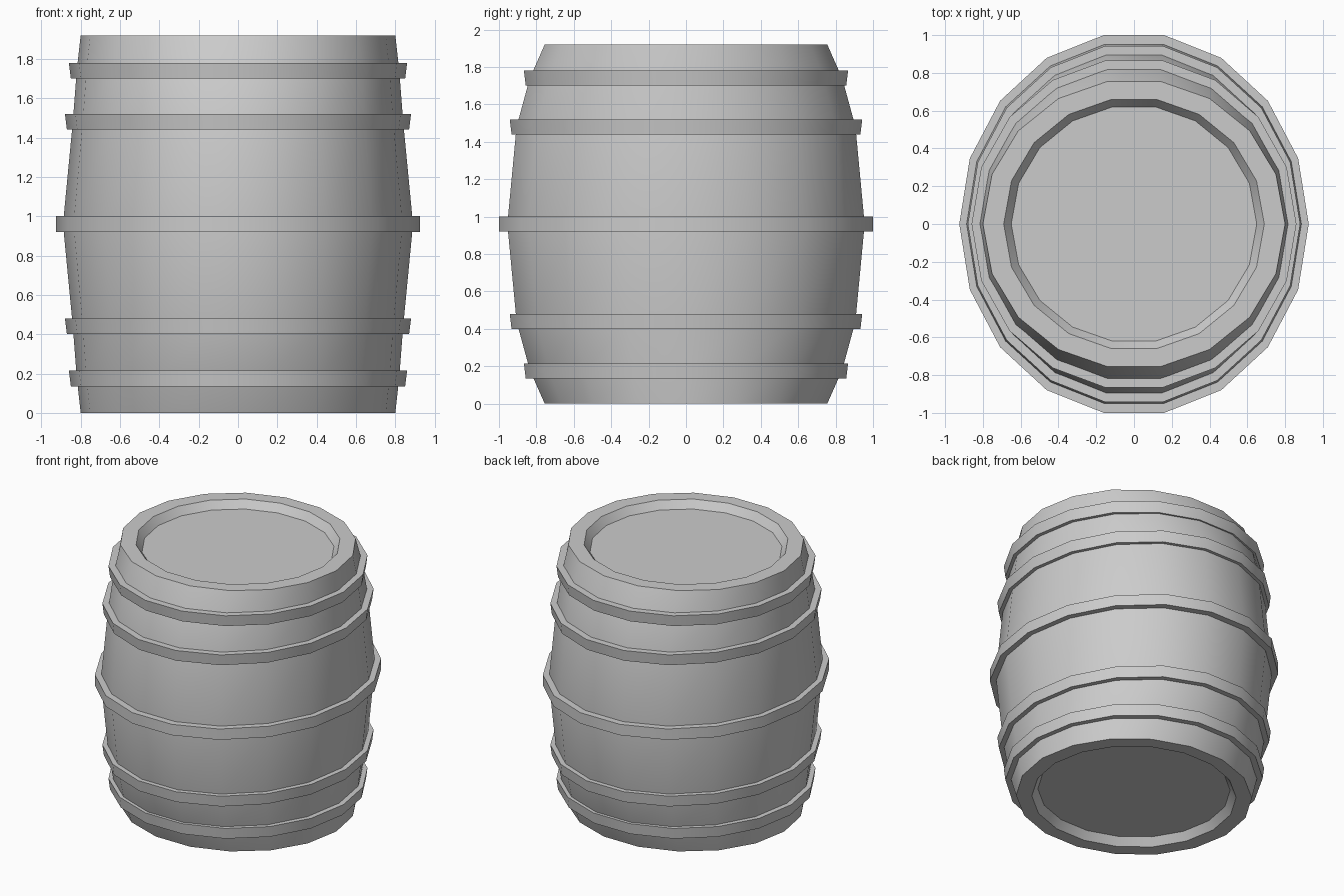
import bpy, bmesh, math

SIDES = 18
MID = 0.96          # height of the widest part

cube = bpy.data.objects.get("Cube")
if cube:
    bpy.data.objects.remove(cube, do_unlink=True)

grey = bpy.data.materials.new("plain grey")
grey.use_nodes = True
colour = (0.6, 0.6, 0.6, 1)
grey.diffuse_color = colour
grey.node_tree.nodes["Principled BSDF"].inputs["Base Color"].default_value = colour


def loft(name, profile, closed=False):
    """Skin oval rings given as (height, x radius, y radius)."""
    bm = bmesh.new()
    rings = []
    for z, rx, ry in profile:
        angles = [math.tau * i / SIDES for i in range(SIDES)]
        rings.append([bm.verts.new((rx * math.cos(a), ry * math.sin(a), z)) for a in angles])
    pairs = list(zip(rings, rings[1:]))
    if closed:
        pairs.append((rings[-1], rings[0]))
    else:
        bm.faces.new(rings[0])
        bm.faces.new(rings[-1])
    for a, b in pairs:
        for i in range(SIDES):
            j = (i + 1) % SIDES
            bm.faces.new((a[i], a[j], b[j], b[i]))
    bmesh.ops.recalc_face_normals(bm, faces=bm.faces)
    mesh = bpy.data.meshes.new(name)
    bm.to_mesh(mesh)
    bm.free()
    mesh.materials.append(grey)
    obj = bpy.data.objects.new(name, mesh)
    bpy.context.collection.objects.link(obj)
    bpy.ops.object.select_all(action='DESELECT')
    obj.select_set(True)
    bpy.context.view_layer.objects.active = obj
    bpy.ops.object.shade_smooth_by_angle(angle=math.radians(35))
    return obj


# Staved body: recessed lid, flat rim and bulging wall, mirrored about the middle
upper = [(1.74, 0.82, 0.848), (1.92, 0.80, 0.767), (1.92, 0.69, 0.67), (1.865, 0.65, 0.63)]
upper.insert(0, (1.48, 0.84, 0.92))
lower = [(2 * MID - z, rx, ry) for z, rx, ry in reversed(upper)]
loft("barrel_body", lower + [(MID, 0.89, 0.97)] + upper)

# Hoops: (name, centre height, outer x radius, outer y radius, slant)
hoops = [
    ("bottom_hoop", 0.175, 0.86, 0.88, 0.01),
    ("lower_hoop", 0.44, 0.88, 0.957, 0.01),
    ("middle_hoop", 0.96, 0.925, 1.015, 0.0),
    ("upper_hoop", 1.48, 0.88, 0.957, 0.01),
    ("top_hoop", 1.74, 0.86, 0.88, 0.01),
]
for name, z, rx, ry, slant in hoops:
    low, high, depth = z - 0.04, z + 0.04, 0.085
    loft(name, [
        (low, rx - slant, ry - slant),
        (high, rx, ry),
        (high, rx - depth, ry - depth),
        (low, rx - depth, ry - depth),
    ], closed=True)
